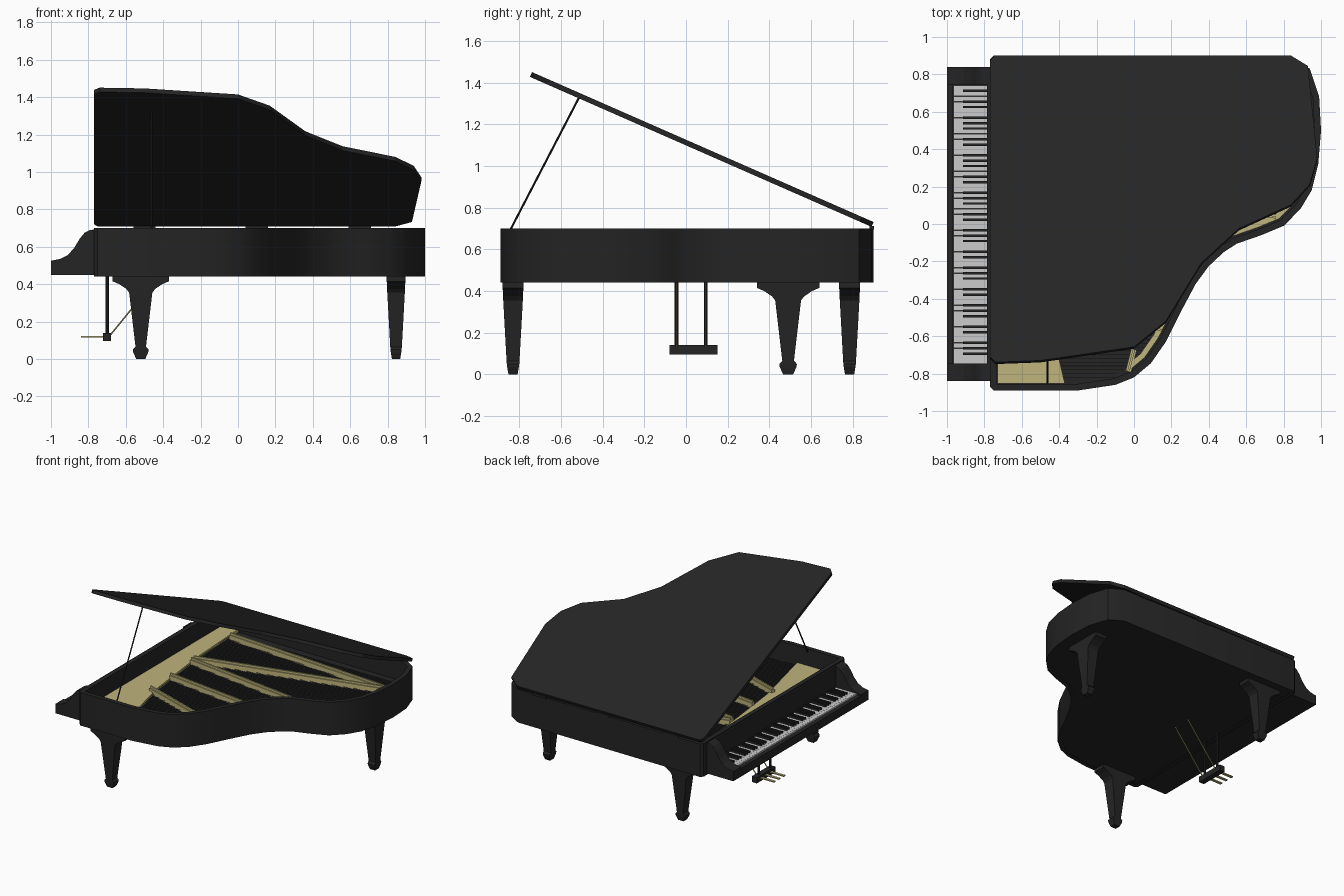
import bpy, math
from mathutils import Vector

if "Cube" in bpy.data.objects:
    bpy.data.objects.remove(bpy.data.objects["Cube"])


def material(name, rgb):
    m = bpy.data.materials.new(name)
    m.diffuse_color = (*rgb, 1)
    m.use_nodes = True
    m.node_tree.nodes["Principled BSDF"].inputs["Base Color"].default_value = m.diffuse_color
    return m


BLACK = material("black_lacquer", (0.018, 0.018, 0.018))
GOLD = material("gold_iron", (0.52, 0.46, 0.2))
IVORY = material("ivory", (0.8, 0.8, 0.8))
STEEL = material("dark_string", (0.05, 0.05, 0.05))


def make(name, verts, faces, mat, smooth=False):
    me = bpy.data.meshes.new(name)
    me.from_pydata(verts, [], faces)
    ob = bpy.data.objects.new(name, me)
    bpy.context.collection.objects.link(ob)
    me.materials.append(mat)
    bpy.context.view_layer.objects.active = ob
    ob.select_set(True)
    bpy.ops.object.mode_set(mode='EDIT')
    bpy.ops.mesh.select_all(action='SELECT')
    bpy.ops.mesh.normals_make_consistent(inside=False)
    bpy.ops.object.mode_set(mode='OBJECT')
    if smooth:
        bpy.ops.object.shade_smooth_by_angle(angle=math.radians(35))
    ob.select_set(False)
    return ob


def loft(name, rings, mat, smooth=False):
    """Skin a stack of equal-sized rings and cap both ends."""
    n = len(rings[0])
    verts = [v for r in rings for v in r]
    faces = [(k*n + i, k*n + (i+1) % n, (k+1)*n + (i+1) % n, (k+1)*n + i)
             for k in range(len(rings) - 1) for i in range(n)]
    faces += [tuple(range(n)), tuple(range(len(verts) - n, len(verts)))]
    return make(name, verts, faces, mat, smooth)


def slab(name, pts, z0, z1, mat):
    return loft(name, [[(x, y, z) for x, y in pts] for z in (z0, z1)], mat)


def boxes(name, items, mat):
    """One mesh holding many boxes given as (x0, x1, y0, y1, z0, z1)."""
    verts, faces = [], []
    for x0, x1, y0, y1, z0, z1 in items:
        b = len(verts)
        verts += [(x, y, z) for z in (z0, z1) for x, y in ((x0, y0), (x1, y0), (x1, y1), (x0, y1))]
        faces += [tuple(b + i for i in f) for f in ((0, 3, 2, 1), (4, 5, 6, 7), (0, 1, 5, 4),
                                                   (1, 2, 6, 5), (2, 3, 7, 6), (3, 0, 4, 7))]
    return make(name, verts, faces, mat)


def rod(name, a, b, r, mat, n=8):
    a, b = Vector(a), Vector(b)
    q = (b - a).to_track_quat('Z', 'Y')
    ring = [q @ Vector((r*math.cos(t), r*math.sin(t), 0))
            for t in (2*math.pi*i/n for i in range(n))]
    return loft(name, [[p + v for v in ring] for p in (a, b)], mat, True)


def bar(name, a, b, w, z0, z1, mat):
    """Flat strut between two plan points."""
    a, b = Vector(a), Vector(b)
    d = (b - a).normalized()
    s = Vector((-d.y, d.x)) * w / 2
    return slab(name, [a - s, b - s, b + s, a + s], z0, z1, mat)


def inset(pts, t):
    """Offset a counter-clockwise closed outline inwards."""
    out = []
    for i, p in enumerate(pts):
        p, a, b = Vector(p), Vector(pts[i-1]), Vector(pts[(i+1) % len(pts)])
        n1, n2 = (Vector((-e.y, e.x)).normalized() for e in (p - a, b - p))
        out.append(p + (n1 + n2) * t / (1 + n1.dot(n2)))
    return out


def ring_wall(name, outer, inner, z0, z1, mat, closed=True):
    n = len(outer)
    verts = [(p[0], p[1], z) for z in (z0, z1) for ring in (outer, inner) for p in ring]
    faces = []
    for i in range(n if closed else n - 1):
        j = (i + 1) % n
        for a, b in ((0, n), (n, 3*n), (3*n, 2*n), (2*n, 0)):
            faces.append((a + i, a + j, b + j, b + i))
    if not closed:
        faces += [(i, n + i, 3*n + i, 2*n + i) for i in (0, n - 1)]
    return make(name, verts, faces, mat, True)


# Case: curved rim, bottom board and soundboard
outline = [(-.77, -.87), (-.75, -.89), (-.3, -.89), (-.1, -.86), (0, -.82), (.09, -.745),
           (.17, -.63), (.25, -.47), (.33, -.32), (.4, -.225), (.48, -.15), (.55, -.105),
           (.68, -.06), (.8, -.01), (.89, .08), (.95, .18), (.985, .32), (1, .5),
           (.99, .68), (.94, .83), (.84, .89), (-.75, .9), (-.77, .88)]
inner = inset(outline, .035)
ring_wall("case_rim", outline, inner, .44, .70, BLACK)
slab("case_bottom", inset(outline, .01), .442, .46, BLACK)
slab("soundboard", inset(outline, .03), .53, .545, BLACK)

# Gold iron frame: pin block plate, struts and curved hitch rail
slab("pin_plate", [(-.73, -.852), (-.37, -.852), (-.5, -.3), (-.57, .3), (-.60, .86), (-.73, .86)],
     .545, .57, GOLD)
struts = [((-.57, .72), (.87, .62)), ((-.56, .25), (.86, .61)), ((-.56, .22), (.76, .035)),
          ((-.53, -.08), (.38, -.2)), ((-.52, -.34), (.15, -.57)), ((-.03, -.79), (0, -.67))]
for a, b in struts:
    bar("frame_strut", a, b, .03, .55, .59, GOLD)
    bar("frame_strut_rib", a, b, .012, .585, .605, GOLD)
ring_wall("hitch_rail", inset(outline, .045)[4:20], inset(outline, .075)[4:20],
          .545, .585, GOLD, closed=False)


# Strings running back to the bent side
def bent_side(y):
    run = inner[4:18]
    for p, q in zip(run, run[1:]):
        if p.y <= y <= q.y:
            return p.x + (q.x - p.x) * (y - p.y) / (q.y - p.y)
    return .9 if y > 0 else -.05


ys = [-.82 + 1.6 * i / 79 for i in range(80)]
boxes("strings", [(-.6, bent_side(y) - .05, y - .0015, y + .0015, .556, .559) for y in ys], STEEL)

# Raised lid, hinged along the straight side
ang = math.radians(23.7)
lid = [(-.77, .03), (-.75, 0), (.84, 0), (.93, .06), (.98, .6), (.94, .75), (.84, .87), (.56, 1.01),
       (.36, 1.21), (.17, 1.55), (0, 1.7), (-.5, 1.78), (-.74, 1.79), (-.77, 1.76)]
loft("lid", [[(x, .89 - d*math.cos(ang) + t*math.sin(ang), .708 + d*math.sin(ang) + t*math.cos(ang))
              for x, d in lid] for t in (0, .025)], BLACK)
rod("lid_prop", (-.463, -.85, .68), (-.463, -.515, 1.325), .005, BLACK)
boxes("lid_hinges", [(x - .06, x + .06, .88, .902, .695, .712) for x in (-.5, .1, .65)], BLACK)

# Keyboard: bed, key slip, cheeks and fallboard
boxes("key_bed", [(-1, -.76, -.84, .84, .45, .495)], BLACK)
boxes("key_slip", [(-1, -.967, -.745, .745, .49, .515)], BLACK)
boxes("fallboard", [(-.785, -.765, -.75, .75, .49, .69)], BLACK)
cheek = [(-1, .45), (-1, .525), (-.95, .535), (-.91, .555), (-.875, .595), (-.845, .645),
         (-.82, .675), (-.79, .69), (-.76, .692), (-.76, .45)]
for y in (-.84, .745):
    loft("key_cheek", [[(x, yy, z) for x, z in cheek] for yy in (y, y + .095)], BLACK)

# Keys: 52 white, 36 black, bass on the +y side
pitch = 1.49 / 52
boxes("white_keys", [(-.965, -.785, .74 - (i+1)*pitch + .0006, .74 - i*pitch - .0006, .49, .525)
                     for i in range(52)], IVORY)
boxes("black_keys", [(-.915, -.785, .74 - (i+1)*pitch - .0065, .74 - (i+1)*pitch + .0065, .515, .54)
                     for i in range(51) if i % 7 in (0, 2, 3, 5, 6)], BLACK)

# Legs: tapered, with a wide bracket at the top
leg = [(.445, .15, .05), (.415, .15, .05), (.40, .115, .049), (.375, .078, .048), (.355, .062, .047),
       (.065, .028, .031), (.05, .042, .03), (.035, .04, .028), (0, .024, .022)]
for name, cx, cy, turn in (("front_leg_right", -.52, -.83, 0), ("front_leg_left", -.52, .785, 0),
                           ("tail_leg", .845, .49, 1)):
    rings = []
    for z, w, d in leg:
        hx, hy = (d, w) if turn else (w, d)
        rings.append([(cx - hx, cy - hy, z), (cx + hx, cy - hy, z),
                      (cx + hx, cy + hy, z), (cx - hx, cy + hy, z)])
    loft(name, rings, BLACK)

# Pedal lyre
boxes("pedal_box", [(-.722, -.678, -.08, .15, .095, .14)], BLACK)
for y in (-.045, .095):
    rod("lyre_post", (-.70, y, .13), (-.70, y, .455), .009, BLACK)
    rod("lyre_brace", (-.685, y, .125), (-.42, y, .45), .004, GOLD)
boxes("pedals", [(-.84, -.72, y - .01, y + .01, .115, .123) for y in (-.025, .035, .095)], GOLD)
